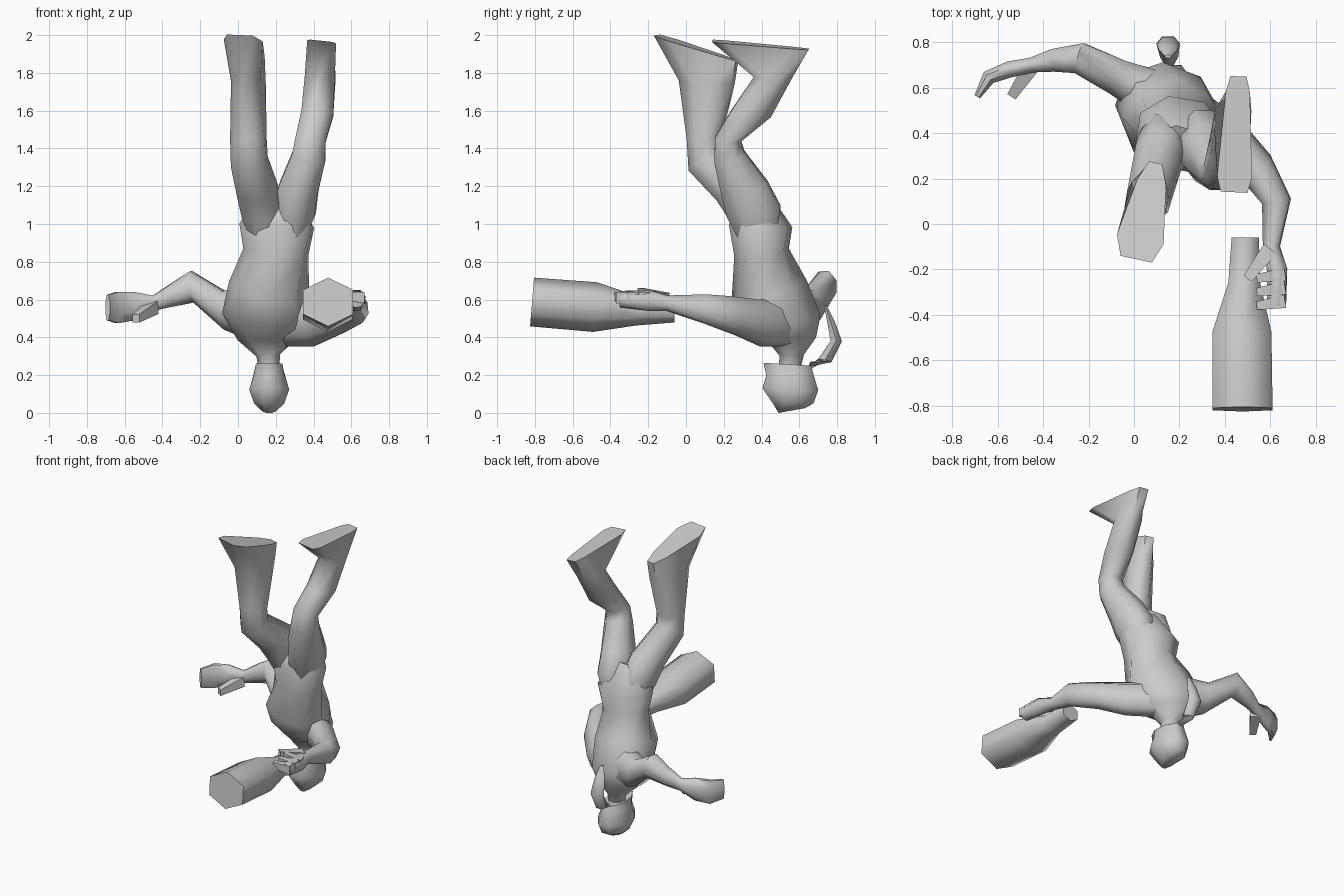
import bpy, bmesh, math
from mathutils import Vector


def loft(name, rings, sides=8, angle=60):
    """Ring: (A, B, half width[, boxiness exponent, taper]); A and B are opposite section edges."""
    rings = [(Vector(r[0]), Vector(r[1]), r[2], *(r[3:] or (1, 0))) for r in rings]
    mids = [(r[0] + r[1]) / 2 for r in rings]
    bm = bmesh.new()
    loops = []
    k = 1 / math.cos(math.pi / sides)
    for i, (a, b, w, box, taper) in enumerate(rings):
        tangent = mids[min(i + 1, len(mids) - 1)] - mids[max(i - 1, 0)]
        half = (b - a) / 2
        side = tangent.cross(half).normalized() * w
        loop = []
        for s in range(sides):
            t = 2 * math.pi * (s + 0.5) / sides
            u, v = (math.copysign(abs(c * k) ** box, c) for c in (math.cos(t), math.sin(t)))
            loop.append(bm.verts.new(mids[i] + half * u + side * v * (1 + taper * u)))
        loops.append(loop)
    for p, q in zip(loops, loops[1:]):
        for s in range(sides):
            n = (s + 1) % sides
            bm.faces.new((p[s], p[n], q[n], q[s]))
    bm.faces.new(loops[0][::-1])
    bm.faces.new(loops[-1])
    bmesh.ops.recalc_face_normals(bm, faces=bm.faces)
    me = bpy.data.meshes.new(name)
    bm.to_mesh(me)
    bm.free()
    ob = bpy.data.objects.new(name, me)
    bpy.context.collection.objects.link(ob)
    bpy.ops.object.select_all(action='DESELECT')
    ob.select_set(True)
    bpy.context.view_layer.objects.active = ob
    bpy.ops.object.shade_smooth_by_angle(angle=math.radians(angle))
    return ob


def finger(name, start, end, r):
    """Small tapering four-sided finger."""
    up = Vector((0, 0, r))
    s, e = Vector(start), Vector(end)
    loft(name, [(s - up, s + up, r), (e - up * 0.6, e + up * 0.6, r * 0.6)], 4)


# torso, from hips down to the neck of the upside-down body
loft("torso", [
    ((.18, .28, 1.10), (.23, .42, 1.17), .11),
    ((.18, .24, 1.00), (.23, .55, .98), .19),
    ((.17, .27, .84), (.23, .53, .86), .165),
    ((.07, .28, .62), (.26, .60, .68), .205),
    ((.08, .35, .48), (.21, .68, .50), .22),
    ((.12, .45, .38), (.19, .67, .40), .15),
    ((.15, .50, .30), (.17, .62, .31), .06),
    ((.16, .49, .22), (.17, .60, .22), .05)])

# head with its crown on the ground, and the hair tail
loft("head", [
    ((.165, .41, .265), (.165, .665, .25), .07),
    ((.165, .425, .20), (.165, .67, .22), .08),
    ((.165, .405, .13), (.165, .70, .12), .105),
    ((.165, .46, .05), (.165, .675, .05), .08),
    ((.165, .49, .00), (.165, .63, .025), .035)])
loft("hair_tail", [
    ((.16, .64, .22), (.16, .66, .27), .03),
    ((.155, .70, .285), (.155, .77, .27), .035),
    ((.15, .765, .38), (.15, .825, .38), .045),
    ((.15, .75, .47), (.15, .785, .49), .035),
    ((.15, .73, .57), (.15, .745, .57), .012)], 6)

# legs ending in flared feet
loft("left_leg", [
    ((.14, .30, .88), (.16, .48, .92), .07),
    ((.12, .23, 1.02), (.14, .48, 1.07), .105),
    ((.09, .17, 1.12), (.12, .40, 1.22), .105),
    ((.05, .02, 1.28), (.07, .18, 1.38), .095),
    ((.04, .01, 1.45), (.07, .18, 1.45), .092),
    ((.02, -.03, 1.76), (.09, .25, 1.74), .08),
    ((.01, -.155, 2.00), (.095, .27, 1.865), .085, .6, -.4)])
loft("right_leg", [
    ((.27, .30, .88), (.28, .48, .92), .07),
    ((.29, .22, 1.04), (.31, .50, 1.09), .11),
    ((.31, .19, 1.15), (.33, .43, 1.22), .105),
    ((.37, .15, 1.33), (.38, .31, 1.38), .09),
    ((.385, .155, 1.46), (.385, .29, 1.44), .08),
    ((.42, .24, 1.60), (.42, .45, 1.57), .085),
    ((.43, .36, 1.78), (.44, .56, 1.77), .08),
    ((.44, .14, 1.97), (.46, .65, 1.925), .065, .35, -.25)])

# arms running into the palms
loft("right_arm", [
    ((.25, .54, .36), (.22, .48, .60), .09),
    ((.42, .42, .36), (.38, .37, .59), .085),
    ((.55, .28, .42), (.54, .20, .61), .075),
    ((.635, .10, .475), (.62, .10, .625), .062),
    ((.61, -.10, .54), (.60, -.10, .62), .036),
    ((.63, -.20, .54), (.63, -.20, .65), .045),
    ((.635, -.35, .56), (.62, -.36, .64), .04)])
loft("left_arm", [
    ((.10, .57, .38), (.10, .56, .66), .11),
    ((-.06, .64, .44), (-.08, .65, .645), .08),
    ((-.23, .73, .585), (-.25, .73, .75), .068),
    ((-.36, .72, .56), (-.36, .72, .68), .05),
    ((-.45, .70, .54), (-.45, .70, .62), .033),
    ((-.55, .68, .49), (-.55, .68, .64), .036),
    ((-.64, .645, .475), (-.64, .645, .64), .032),
    ((-.69, .56, .49), (-.69, .56, .625), .014)])

# thumbs and gripping fingers
finger("left_thumb", (-.45, .695, .56), (-.54, .56, .50), .036)
finger("right_thumb", (.60, -.11, .60), (.50, -.24, .64), .036)
for i in range(3):
    y = -.22 - .06 * i
    finger("right_finger", (.665, y, .61), (.54, y - .02, .64 - .01 * i), .03)

# six-sided bottle held by the neck, with a ridge on top
loft("bottle", [
    ((.43, -.06, .54), (.55, -.06, .54), .053),
    ((.415, -.26, .54), (.555, -.26, .54), .067),
    ((.345, -.48, .56), (.605, -.48, .56), .114),
    ((.345, -.815, .587), (.61, -.815, .587), .112)], 6, 65)
